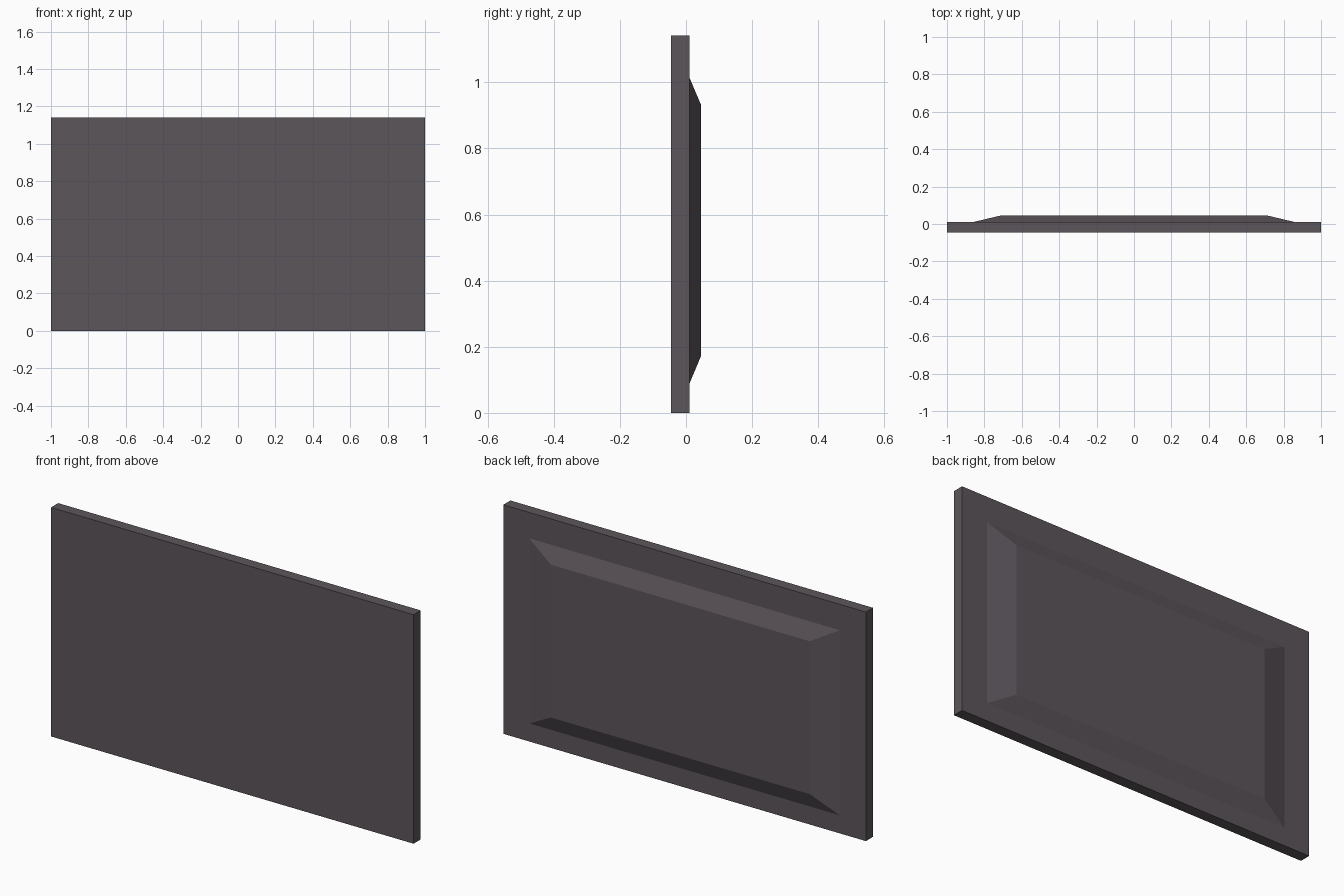
import bpy
import bmesh

if "Cube" in bpy.data.objects:
    bpy.data.objects.remove(bpy.data.objects["Cube"])

# One flat colour for the whole panel
mat = bpy.data.materials.new("dark warm grey")
mat.diffuse_color = (0.108, 0.092, 0.105, 1.0)
mat.use_nodes = True
mat.node_tree.nodes["Principled BSDF"].inputs["Base Color"].default_value = mat.diffuse_color

# Rectangular outlines from front to back: half width, bottom z, top z, y
outlines = [
    (1.0, 0.0, 1.142, -0.045),     # front face of the slab
    (1.0, 0.0, 1.142, 0.011),      # back edge of the slab
    (0.857, 0.09, 1.013, 0.011),   # foot of the raised panel
    (0.714, 0.171, 0.933, 0.045),  # flat top of the raised panel
]

bm = bmesh.new()
rings = []
for w, z0, z1, y in outlines:
    corners = [(-w, z0), (w, z0), (w, z1), (-w, z1)]
    rings.append([bm.verts.new((x, y, z)) for x, z in corners])

# Sides, rim and bevels joining each outline to the next
for a, b in zip(rings, rings[1:]):
    for i in range(4):
        j = (i + 1) % 4
        bm.faces.new((a[i], a[j], b[j], b[i]))

# Front and back caps
bm.faces.new(rings[0])
bm.faces.new(rings[-1])
bmesh.ops.recalc_face_normals(bm, faces=bm.faces)

mesh = bpy.data.meshes.new("raised_panel")
bm.to_mesh(mesh)
bm.free()
mesh.materials.append(mat)
panel = bpy.data.objects.new("raised_panel", mesh)
bpy.context.collection.objects.link(panel)
